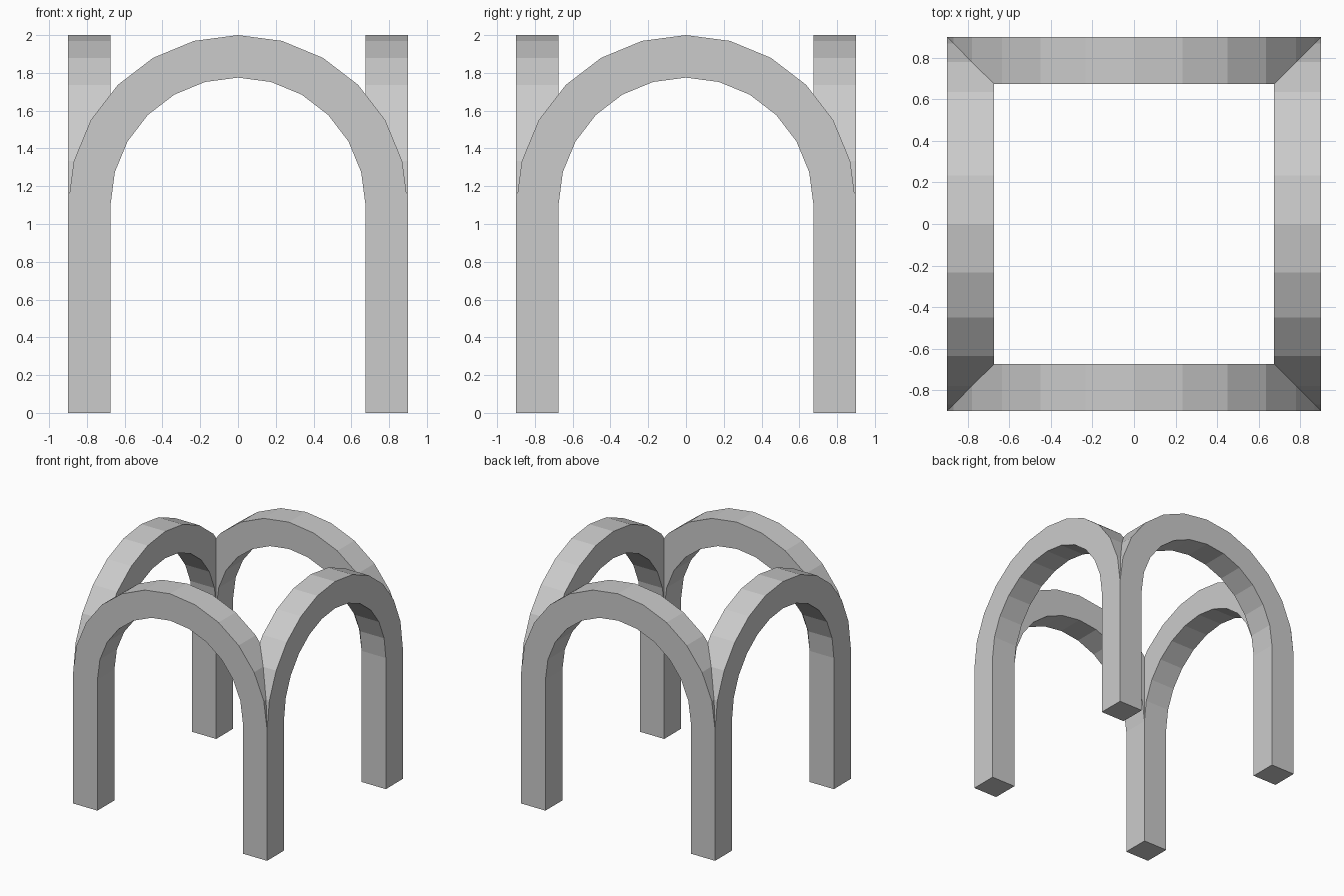
import bpy, bmesh
from math import sin, cos, pi
from mathutils import Matrix, Vector

if "Cube" in bpy.data.objects:
    bpy.data.objects.remove(bpy.data.objects["Cube"])

OUTER, INNER, SPRING, STEPS = 0.9, 0.675, 1.1, 12


def arch_profile(radius):
    """Left foot, half circle, right foot as (x, z) points."""
    arc = [(-radius * cos(pi * i / STEPS), SPRING + radius * sin(pi * i / STEPS))
           for i in range(STEPS + 1)]
    return [(-radius, 0)] + arc + [(radius, 0)]


bm = bmesh.new()

# Front arch: rings of four corners bridged along the profile
rings = []
for (xo, zo), (xi, zi) in zip(arch_profile(OUTER), arch_profile(INNER)):
    rings.append([bm.verts.new(p) for p in (
        (xo, -OUTER, zo), (xo, -INNER, zo), (xi, -INNER, zi), (xi, -OUTER, zi))])
for a, b in zip(rings, rings[1:]):
    for k in range(4):
        j = (k + 1) % 4
        bm.faces.new((a[k], a[j], b[j], b[k]))
for end in (rings[0], rings[-1]):
    bm.faces.new(end)

# Mitre both corners along the diagonals
for side in (-1, 1):
    bmesh.ops.bisect_plane(bm, geom=bm.verts[:] + bm.edges[:] + bm.faces[:],
                           dist=1e-5, plane_co=(0, 0, 0),
                           plane_no=Vector((side, 1, 0)).normalized(),
                           clear_outer=True)

# Repeat the arch on the other three sides
source = bm.verts[:] + bm.edges[:] + bm.faces[:]
for turn in (1, 2, 3):
    copy = bmesh.ops.duplicate(bm, geom=source)["geom"]
    verts = [g for g in copy if isinstance(g, bmesh.types.BMVert)]
    bmesh.ops.rotate(bm, verts=verts, cent=(0, 0, 0),
                     matrix=Matrix.Rotation(turn * pi / 2, 3, 'Z'))

# Weld the mitred corners into one closed shell
bmesh.ops.remove_doubles(bm, verts=bm.verts[:], dist=1e-4)
bmesh.ops.recalc_face_normals(bm, faces=bm.faces[:])

mesh = bpy.data.meshes.new("four_way_arch")
bm.to_mesh(mesh)
bm.free()
bpy.context.collection.objects.link(bpy.data.objects.new("four_way_arch", mesh))
